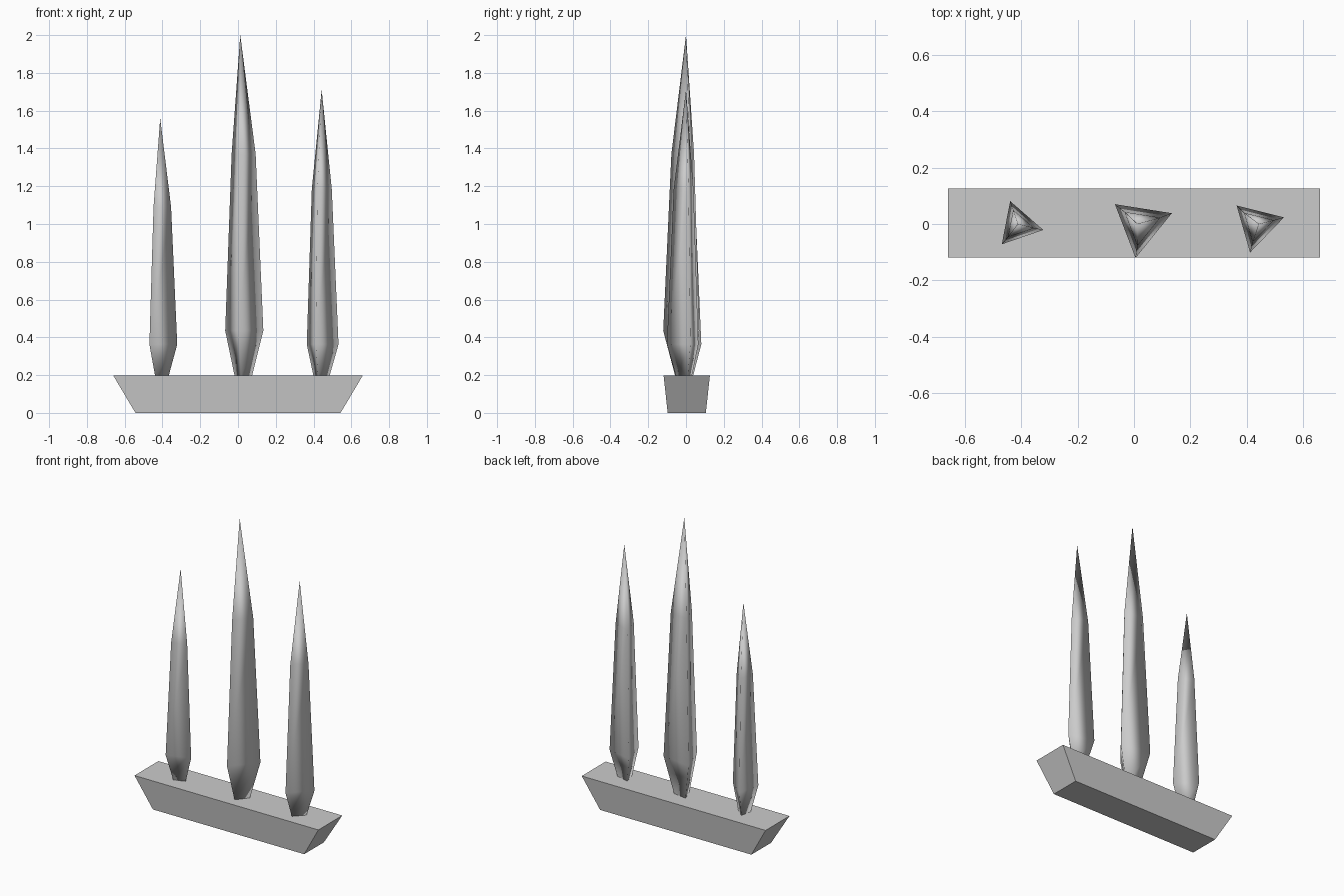
import bpy
import bmesh
from math import cos, sin, radians

if "Cube" in bpy.data.objects:
    bpy.data.objects.remove(bpy.data.objects["Cube"])


def loft(name, rings, tip=None, smooth=False):
    """Skin a stack of rings, closing the bottom and ending in a cap or a point."""
    bm = bmesh.new()
    loops = [[bm.verts.new(p) for p in ring] for ring in rings]
    n = len(loops[0])
    for a, b in zip(loops, loops[1:]):
        for i in range(n):
            j = (i + 1) % n
            bm.faces.new((a[i], a[j], b[j], b[i]))
    bm.faces.new(loops[0][::-1])
    if tip:
        point = bm.verts.new(tip)
        for i in range(n):
            bm.faces.new((loops[-1][i], loops[-1][(i + 1) % n], point))
    else:
        bm.faces.new(loops[-1])
    for f in bm.faces:
        f.smooth = smooth
    bmesh.ops.recalc_face_normals(bm, faces=bm.faces)
    mesh = bpy.data.meshes.new(name)
    bm.to_mesh(mesh)
    bm.free()
    obj = bpy.data.objects.new(name, mesh)
    bpy.context.collection.objects.link(obj)
    return obj


def rectangle(hx, hy, z, cy=0.004):
    return [(sx * hx, cy + sy * hy, z) for sx, sy in ((-1, -1), (1, -1), (1, 1), (-1, 1))]


def triangle(cx, cy, r, angle, z):
    return [(cx + r * cos(radians(angle + 120 * i)),
             cy + r * sin(radians(angle + 120 * i)), z) for i in range(3)]


# Tapered planter box
loft("planter", [rectangle(0.543, 0.101, 0), rectangle(0.66, 0.1225, 0.197)])

# Slender three-sided trees: centre x, radius, rotation, belly z, shoulder z, tip x, tip z, base scale
trees = {
    "tree_left": (-0.41, 0.09, -11, 0.363, 1.09, -0.412, 1.56, 0.49),
    "tree_middle": (0.024, 0.118, 21, 0.435, 1.37, 0.012, 2.0, 0.46),
    "tree_right": (0.436, 0.10, 16, 0.363, 1.184, 0.443, 1.71, 0.51),
}
for name, (cx, r, rot, belly, shoulder, tip_x, tip_z, base) in trees.items():
    rings = [triangle(cx, -0.004, r * s, rot, z)
             for s, z in ((base, 0.197), (1, belly), (0.63, shoulder))]
    loft(name, rings, tip=(tip_x, 0, tip_z), smooth=True)
